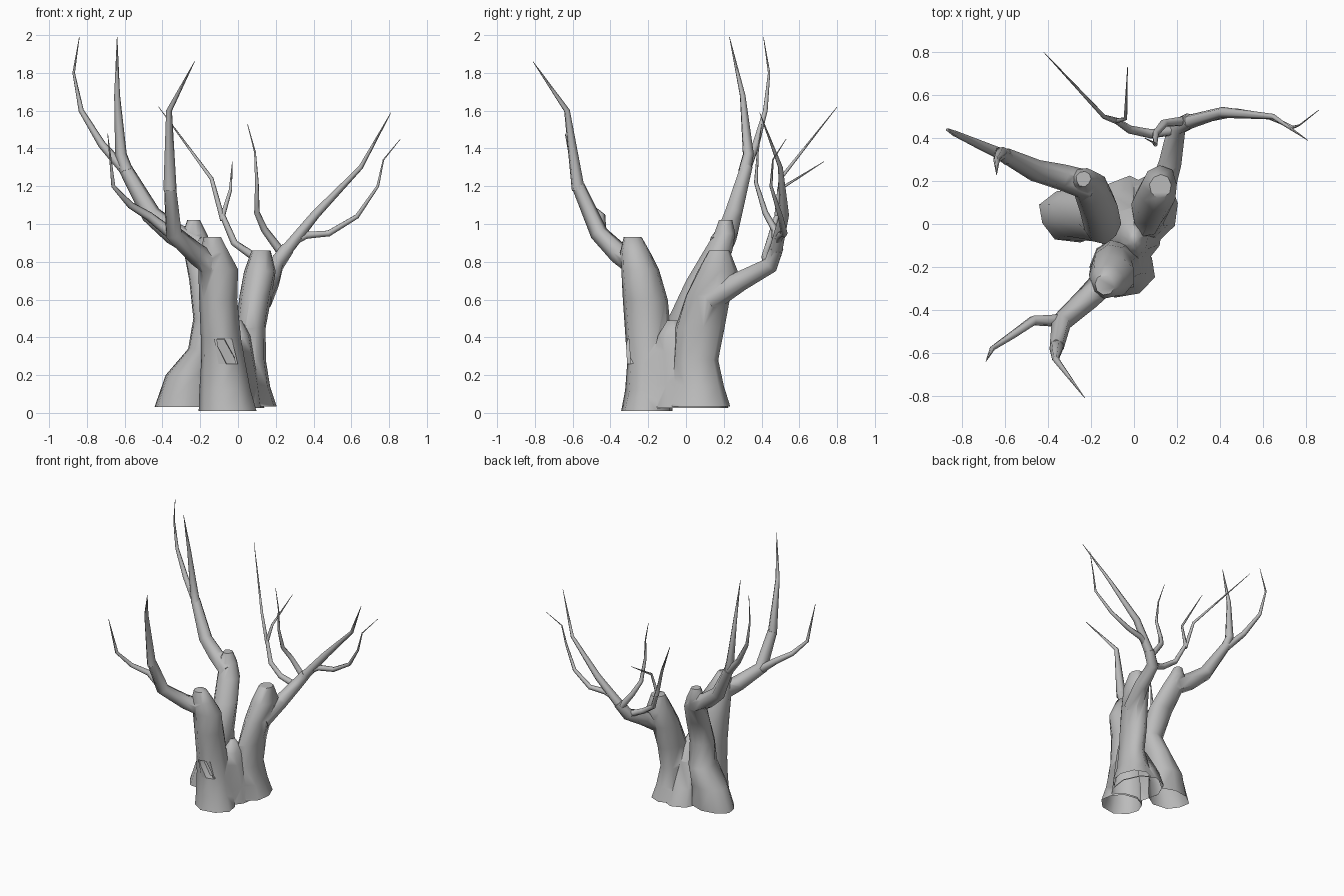
import bpy, bmesh, math, random
from mathutils import Vector

random.seed(4)
old = bpy.data.objects.get("Cube")
if old:
    bpy.data.objects.remove(old)

bark = bpy.data.materials.new("grey bark")
bark.use_nodes = True
GREY = (0.5, 0.5, 0.5, 1)
bark.diffuse_color = GREY
bark.node_tree.nodes["Principled BSDF"].inputs["Base Color"].default_value = GREY


def smooth(obj):
    bpy.ops.object.select_all(action="DESELECT")
    obj.select_set(True)
    bpy.context.view_layer.objects.active = obj
    bpy.ops.object.shade_smooth_by_angle(angle=math.radians(64))


def finish(name, bm):
    bmesh.ops.recalc_face_normals(bm, faces=bm.faces)
    mesh = bpy.data.meshes.new(name)
    bm.to_mesh(mesh)
    bm.free()
    mesh.materials.append(bark)
    obj = bpy.data.objects.new(name, mesh)
    bpy.context.collection.objects.link(obj)
    return obj


def skin(bm, rings):
    """Join neighbouring rings of vertices with quads and cap both ends."""
    for low, high in zip(rings, rings[1:]):
        n = len(low)
        for i in range(n):
            j = (i + 1) % n
            bm.faces.new((low[i], low[j], high[j], high[i]))
    bm.faces.new(rings[0][::-1])
    bm.faces.new(rings[-1])


def trunk(name, sections, turn=0.25, hollow=None, sides=9, rough=0.06):
    """Loft level ellipses (x, y, z, rx, ry)."""
    bm = bmesh.new()
    bumps = [1 + random.uniform(-rough, rough) for _ in range(sides)]
    rings = []
    for x, y, z, rx, ry in sections:
        ring = []
        for i in range(sides):
            a = math.tau * (i + turn) / sides
            r = bumps[i] * (1 + random.uniform(-rough, rough) / 2)
            ring.append(bm.verts.new((x + rx * r * math.cos(a), y + ry * r * math.sin(a), z)))
        rings.append(ring)
    skin(bm, rings)
    # knot hollow: inset the nearest face, skew it and push it inward
    if hollow:
        spot = Vector(hollow)
        face = min(bm.faces, key=lambda f: (f.calc_center_median() - spot).length)
        bmesh.ops.inset_region(bm, faces=[face], thickness=0.022)
        mid = face.calc_center_median()
        for v in face.verts:
            v.co.x = mid.x + (v.co.x - mid.x) * 0.7 - (v.co.z - mid.z) * 0.45
        bmesh.ops.inset_region(bm, faces=[face], thickness=0.003)
        bmesh.ops.translate(bm, verts=face.verts, vec=(0, 0.05, 0))
    return finish(name, bm)


def tube(name, r0, r1, points, sides=6):
    """Tapered tube along a path, ending in a point when r1 is zero."""
    pts = [Vector(p) for p in points]
    steps = [(b - a).length for a, b in zip(pts, pts[1:])]
    bm = bmesh.new()
    rings, run = [], 0
    side = Vector((0.3, 1, 0.2))
    for k, p in enumerate(pts):
        a, b = pts[max(k - 1, 0)], pts[min(k + 1, len(pts) - 1)]
        t = (b - a).normalized()
        side = (side - t * side.dot(t)).normalized()
        up = t.cross(side)
        r = max(r0 + (r1 - r0) * run / sum(steps), 0.0015)
        rings.append([bm.verts.new(p + r * (math.cos(q) * side + math.sin(q) * up))
                      for q in (math.tau * i / sides for i in range(sides))])
        run += steps[min(k, len(steps) - 1)]
    skin(bm, rings)
    return finish(name, bm)


def branch(*args):
    smooth(tube(*args))


# Trunks
tree = trunk("trunk", [
    (-.06, -.2, .01, .16, .135), (-.07, -.19, .12, .14, .125), (-.08, -.19, .26, .125, .115),
    (-.09, -.195, .39, .112, .12), (-.105, -.21, .6, .105, .12), (-.105, -.24, .76, .11, .1),
    (-.125, -.265, .85, .08, .08), (-.135, -.28, .93, .048, .048)], .5, (-.06, -.3, .33))
parts = [
    trunk("back_trunk", [
        (.08, .07, .035, .13, .16), (.07, .06, .14, .105, .14), (.07, .05, .28, .08, .12),
        (.07, .07, .45, .08, .13), (.095, .115, .62, .085, .12), (.12, .165, .75, .085, .105),
        (.125, .175, .86, .05, .055)]),
    trunk("right_trunk", [
        (-.28, .045, .03, .165, .125), (-.25, .05, .2, .135, .12), (-.175, .04, .34, .09, .12),
        (-.15, 0, .5, .09, .09), (-.17, .085, .7, .09, .08), (-.205, .17, .85, .085, .075),
        (-.23, .205, .95, .065, .055), (-.235, .21, 1.02, .035, .035)], 0),
    trunk("middle_trunk", [
        (-.02, .01, .025, .16, .22), (-.02, -.01, .15, .14, .18), (-.01, -.05, .32, .095, .13),
        (0, -.065, .41, .065, .09), (0, -.07, .49, .02, .03)]),
    # Main limbs
    tube("front_limb", .065, .035, [
        (-.12, -.25, .77), (-.22, -.35, .84), (-.34, -.46, .95), (-.36, -.57, 1.2)]),
    tube("right_limb", .07, .036, [
        (-.21, .18, .88), (-.34, .22, .95), (-.46, .25, 1.05), (-.6, .32, 1.3)]),
    tube("back_limb", .065, .038, [
        (.12, .13, .6), (.17, .29, .7), (.2, .45, .785), (.26, .48, .87)], 7),
]

# Fuse trunks and limbs, then open the foot
bpy.context.view_layer.objects.active = tree
for part in parts:
    mod = tree.modifiers.new("fuse", "BOOLEAN")
    mod.operation = "UNION"
    mod.solver = "EXACT"
    mod.object = part
    bpy.ops.object.modifier_apply(modifier=mod.name)
    bpy.data.objects.remove(part)
bm = bmesh.new()
bm.from_mesh(tree.data)
foot = [f for f in bm.faces if f.normal.z < -0.9 and f.calc_center_median().z < 0.06]
bmesh.ops.delete(bm, geom=foot, context="FACES")
bm.to_mesh(tree.data)
bm.free()
smooth(tree)

# Front twigs
branch("front_limb_tip", .036, 0, [
    (-.36, -.57, 1.18), (-.365, -.63, 1.6), (-.23, -.81, 1.86)])
branch("front_twig", .032, 0, [
    (-.33, -.45, .93), (-.47, -.45, 1.04), (-.57, -.52, 1.1), (-.66, -.58, 1.2), (-.69, -.64, 1.48)])

# Right twigs
branch("right_limb_tip", .036, 0, [
    (-.59, .31, 1.28), (-.62, .33, 1.37), (-.64, .3, 1.68), (-.64, .23, 1.99)])
branch("right_twig", .03, 0, [
    (-.56, .3, 1.24), (-.72, .37, 1.42), (-.83, .42, 1.6), (-.87, .44, 1.8), (-.84, .41, 1.99)])

# Back twigs
branch("back_limb_tip", .036, 0, [
    (.24, .47, .84), (.41, .52, 1.05), (.65, .5, 1.3), (.81, .39, 1.59)])
branch("back_twig", .024, 0, [
    (.28, .48, .9), (.36, .5, .94), (.48, .52, .95), (.63, .5, 1.04), (.74, .45, 1.2),
    (.77, .46, 1.34), (.86, .53, 1.45)])
branch("upright_twig", .024, 0, [
    (.23, .48, .85), (.14, .47, .97), (.1, .42, 1.06), (.1, .37, 1.22), (.09, .38, 1.38),
    (.05, .4, 1.53)])
branch("low_twig", .026, .015, [
    (.2, .44, .78), (.08, .42, .83), (-.02, .44, .9), (-.08, .48, 1.04)])
branch("low_twig_long_tip", .015, 0, [(-.08, .48, 1.02), (-.14, .5, 1.24), (-.42, .8, 1.62)])
branch("low_twig_short_tip", .014, 0, [(-.085, .48, 1.03), (-.04, .49, 1.18), (-.03, .73, 1.33)])
